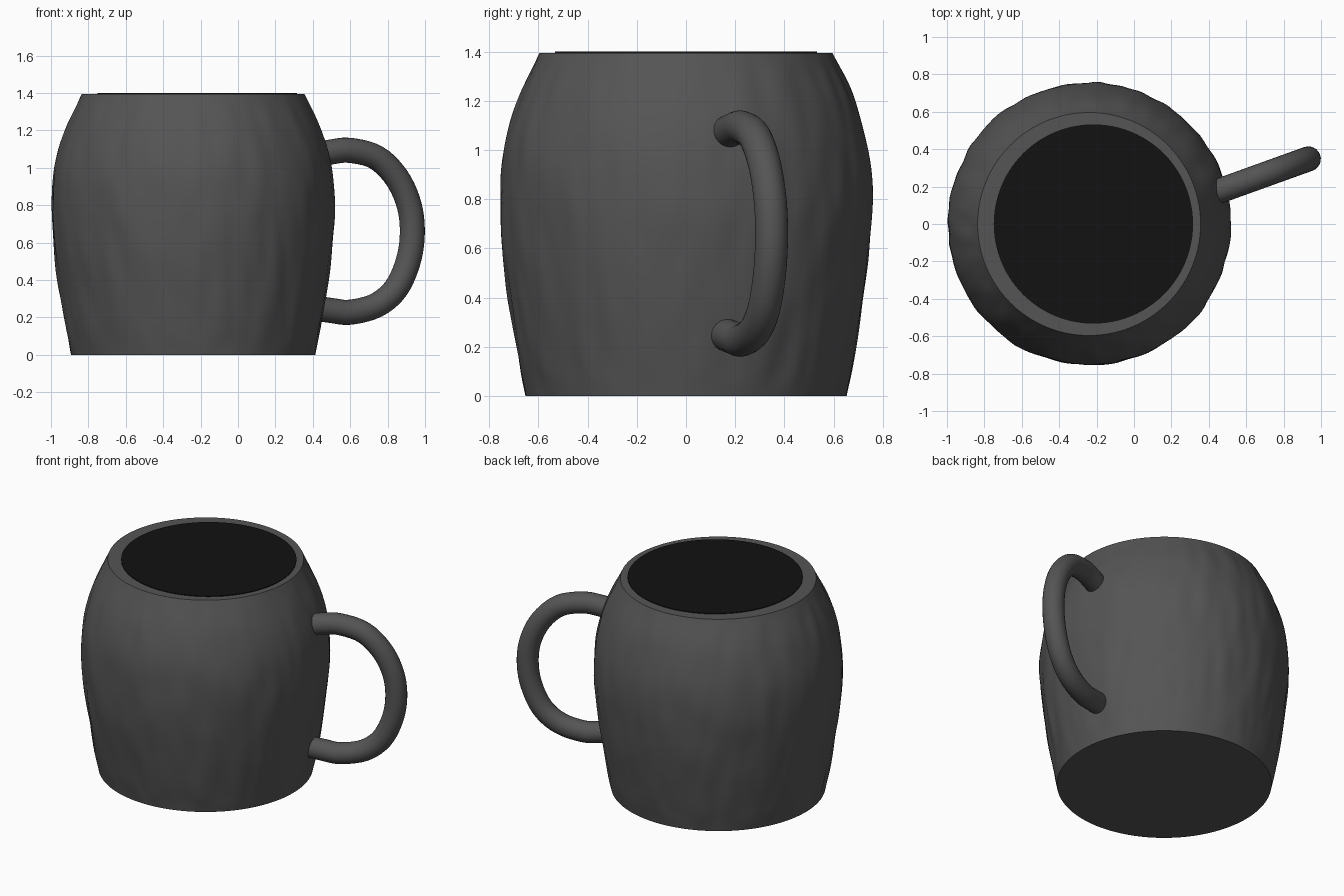
import bpy, bmesh, math
from mathutils import Vector, noise

if "Cube" in bpy.data.objects:
    bpy.data.objects.remove(bpy.data.objects["Cube"])

CX = -0.24  # body axis


def material(name, v):
    m = bpy.data.materials.new(name)
    m.diffuse_color = (v, v, v, 1)
    m.use_nodes = True
    m.node_tree.nodes["Principled BSDF"].inputs["Base Color"].default_value = m.diffuse_color
    return m


def finish(bm, name, mat, angle):
    bmesh.ops.recalc_face_normals(bm, faces=bm.faces)
    me = bpy.data.meshes.new(name)
    bm.to_mesh(me)
    bm.free()
    ob = bpy.data.objects.new(name, me)
    bpy.context.collection.objects.link(ob)
    me.materials.append(mat)
    bpy.ops.object.select_all(action='DESELECT')
    ob.select_set(True)
    bpy.context.view_layer.objects.active = ob
    bpy.ops.object.shade_smooth_by_angle(angle=math.radians(angle))
    return ob


def smooth_path(pts, steps):
    # Catmull-Rom through the points
    p = [2 * pts[0] - pts[1]] + pts + [2 * pts[-1] - pts[-2]]
    out = []
    for i in range(1, len(p) - 2):
        a, b, c, d = p[i - 1:i + 3]
        for s in range(steps):
            t = s / steps
            out.append(0.5 * (2 * b + (c - a) * t + (2 * a - 5 * b + 4 * c - d) * t * t
                              + (3 * b - a - 3 * c + d) * t ** 3))
    return out + [pts[-1]]


def bridge(bm, rings):
    for a, b in zip(rings, rings[1:]):
        n = len(a)
        for i in range(n):
            bm.faces.new((a[i], a[(i + 1) % n], b[(i + 1) % n], b[i]))


dark = material("dark_ceramic", 0.09)
black = material("black_drink", 0.006)

# Barrel body with a faintly hammered, vertically streaked wall
profile = [Vector(p) for p in ((0.657, 0), (0.695, 0.2), (0.727, 0.4), (0.75, 0.6), (0.76, 0.8),
                               (0.745, 1.0), (0.69, 1.2), (0.60, 1.395))]
bm = bmesh.new()
rings = []
N = 160
wall = smooth_path(profile, 10)
for r, z in wall:
    fade = min(1, z / 0.1, (1.395 - z) / 0.1)
    ring = []
    for k in range(N):
        a = 2 * math.pi * k / N
        c, s = math.cos(a), math.sin(a)
        bump = noise.noise(Vector((c * 8, s * 8, z * 3.5 + c * 2)))
        q = r - 0.004 + 0.009 * fade * bump
        ring.append(bm.verts.new((CX + q * c, q * s, z)))
    rings.append(ring)
# Flat rim running in under the drink
rings.append([bm.verts.new((-0.217 + 0.52 * math.cos(2 * math.pi * k / N),
                            0.52 * math.sin(2 * math.pi * k / N), 1.395)) for k in range(N)])
bridge(bm, rings)
bm.faces.new(rings[0])
bm.faces.new(rings[-1])
finish(bm, "mug_body", dark, 40)

# Drink surface filling the opening
bm = bmesh.new()
discs = [[bm.verts.new((-0.217 + 0.533 * math.cos(2 * math.pi * k / 96),
                        0.533 * math.sin(2 * math.pi * k / 96), z)) for k in range(96)]
         for z in (1.394, 1.4)]
bridge(bm, discs)
bm.faces.new(discs[0])
bm.faces.new(discs[1])
finish(bm, "drink_surface", black, 40)

# Handle: round tube swept along a D in a slightly turned vertical plane
pts = [Vector((x, 0.348 + 0.36 * (x - 0.932), z)) for x, z in (
    (0.40, 1.065), (0.50, 1.085), (0.60, 1.093), (0.74, 1.055), (0.85, 0.945), (0.915, 0.80),
    (0.932, 0.65), (0.91, 0.50), (0.845, 0.355), (0.74, 0.265), (0.60, 0.228), (0.50, 0.237),
    (0.38, 0.255))]
path = smooth_path(pts, 5)
side = Vector((-0.36, 1, 0)).normalized()
bm = bmesh.new()
rings = []
for i, p in enumerate(path):
    t = (path[min(i + 1, len(path) - 1)] - path[max(i - 1, 0)]).normalized()
    up = t.cross(side)
    rings.append([bm.verts.new(p + 0.067 * (math.cos(a) * side + math.sin(a) * up))
                  for a in (2 * math.pi * k / 24 for k in range(24))])
bridge(bm, rings)
bm.faces.new(rings[0])
bm.faces.new(rings[-1])
finish(bm, "handle", dark, 60)
